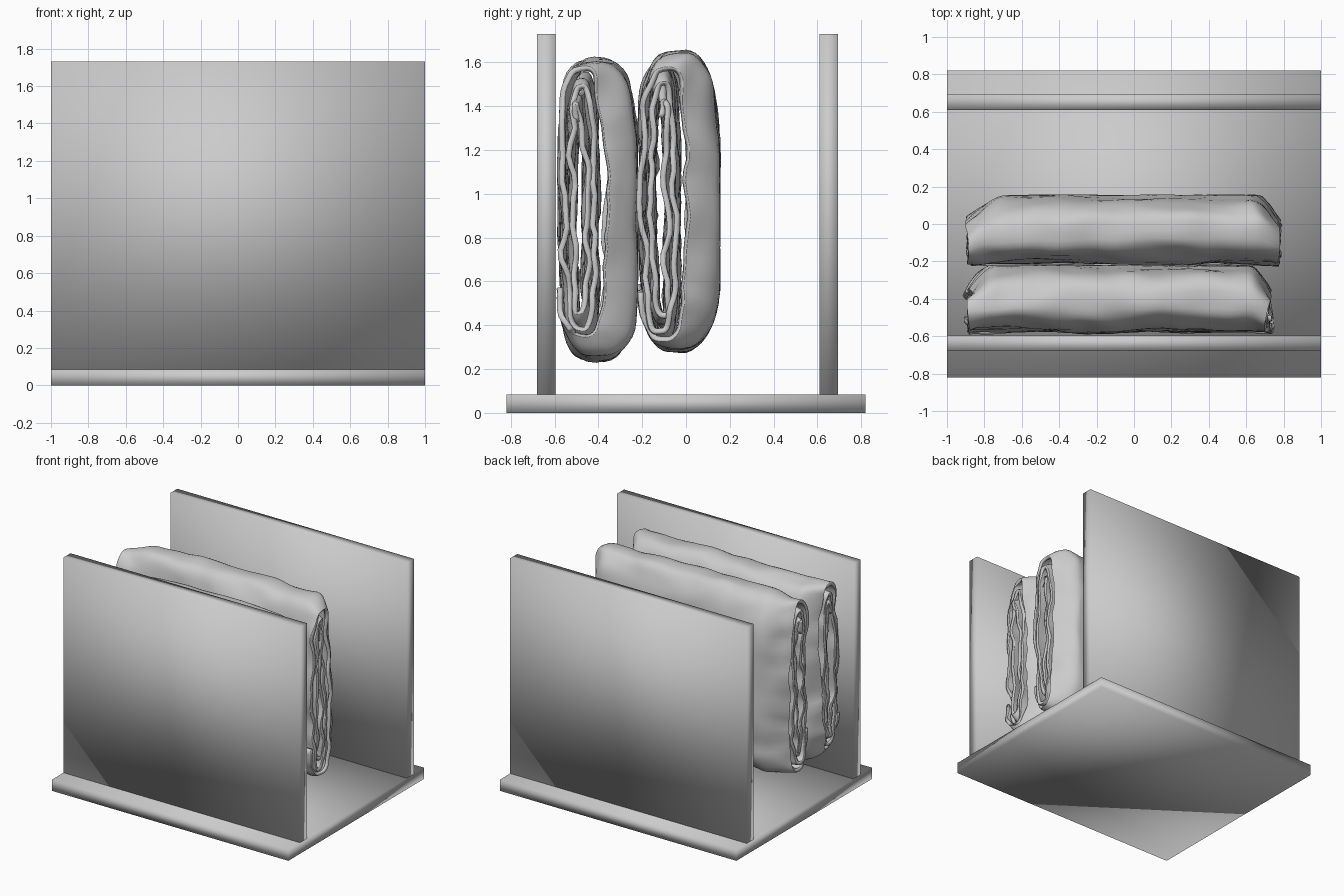
import bpy, math
from mathutils import Vector, noise

if "Cube" in bpy.data.objects:
    bpy.data.objects.remove(bpy.data.objects["Cube"])


def board(name, y0, y1, z0, z1):
    bpy.ops.mesh.primitive_cube_add(size=1, location=(0, (y0 + y1) / 2, (z0 + z1) / 2))
    ob = bpy.context.object
    ob.name = name
    ob.scale = (2, y1 - y0, z1 - z0)
    bpy.ops.object.transform_apply(location=False, rotation=False, scale=True)
    bpy.ops.object.shade_smooth()


def spow(v, p):
    return math.copysign(abs(v) ** p, v)


def folded_cloth(name, x0, x1, y0, y1, z0, z1, end_left, end_right, lift, drop, seed):
    """Rolled-flat sheet: a tall spiral section swept along x, pinched at both ends."""
    turns, per, nx = 2.75, 72, 72
    nt = int(turns * per)
    w, h, zc = (y1 - y0) / 2, (z1 - z0) / 2, (z0 + z1) / 2
    off = Vector((seed * 7.3, seed * 3.1, seed * 5.7))
    verts = []
    for i in range(nt + 1):
        turn = i / per
        a = math.radians(215) + turn * math.tau
        ca, sa = spow(math.cos(a), 0.62), spow(math.sin(a), 0.85)
        inner = min(1, max(0, turn - 0.55) / 0.5)
        inner = inner * inner * (3 - 2 * inner)
        for j in range(nx + 1):
            u = 0.5 - 0.5 * math.cos(math.pi * j / nx)
            # ragged hems
            rag = 0.04 * noise.noise(Vector((turn * 5, seed, 4 * (j > nx / 2))))
            xa, xb = x0 + 0.02 + rag, x1 - 0.02 + rag
            x = xa + (xb - xa) * u
            dl, dr = min(1, (x - xa) / end_left), min(1, (xb - x) / end_right)
            d = min(1 - (1 - dl) ** 1.6, 1 - (1 - dr) ** 1.6)
            f = (0.62 + 0.38 * d) * (1 - inner) + 0.62 * inner
            hw = w * f * (1 - 0.32 * turn * (1 if turn > 1 else inner))
            hh = h - 0.07 * max(0, turn - 0.6)
            y = y0 + w * f + hw * ca
            z = zc + hh * sa
            z -= (drop if sa > 0 else lift) * (1 - d) * sa
            # soft folds, then creases that grow stronger toward the ends
            n1 = noise.noise_vector(Vector((x, y, z)) * 2.6 + off)
            n2 = noise.noise_vector(Vector((x * 4, y * 9, z * 5)) + off)
            n3 = noise.noise_vector(Vector((x * 7, turn * 2.5, z * 8)) - off)
            e = 0.008 + 0.02 * (1 - d)
            y += 0.022 * n1.y + 0.014 * n2.y + e * n3.y
            z += 0.025 * n1.z + 0.012 * n2.z + e * n3.z + 0.012 * math.sin(5 * x + seed) * sa
            x += 0.6 * e * n3.x
            y = max(y0 + 0.015 + 0.006 * n2.x, min(y1 - 0.008 + 0.006 * n2.x, y))
            verts.append((x, y, z))
    s = nx + 1
    faces = [(i * s + j, i * s + j + 1, (i + 1) * s + j + 1, (i + 1) * s + j)
             for i in range(nt) for j in range(nx)]
    me = bpy.data.meshes.new(name)
    me.from_pydata(verts, [], faces)
    me.shade_smooth()
    ob = bpy.data.objects.new(name, me)
    bpy.context.collection.objects.link(ob)
    sol = ob.modifiers.new("thickness", 'SOLIDIFY')
    sol.thickness = 0.026
    sol.offset = 0


# Open rack: base board and two upright panels
board("base_board", -0.82, 0.82, 0, 0.085)
board("front_panel", -0.68, -0.595, 0.085, 1.73)
board("back_panel", 0.61, 0.695, 0.085, 1.73)

# Two folded cloths standing on edge between the panels
folded_cloth("front_folded_cloth", -0.90, 0.74, -0.59, -0.225, 0.255, 1.60, 0.13, 0.10, 0.08, 0.02, 1)
folded_cloth("back_folded_cloth", -0.90, 0.79, -0.225, 0.15, 0.30, 1.64, 0.21, 0.13, 0.02, 0.06, 2)
